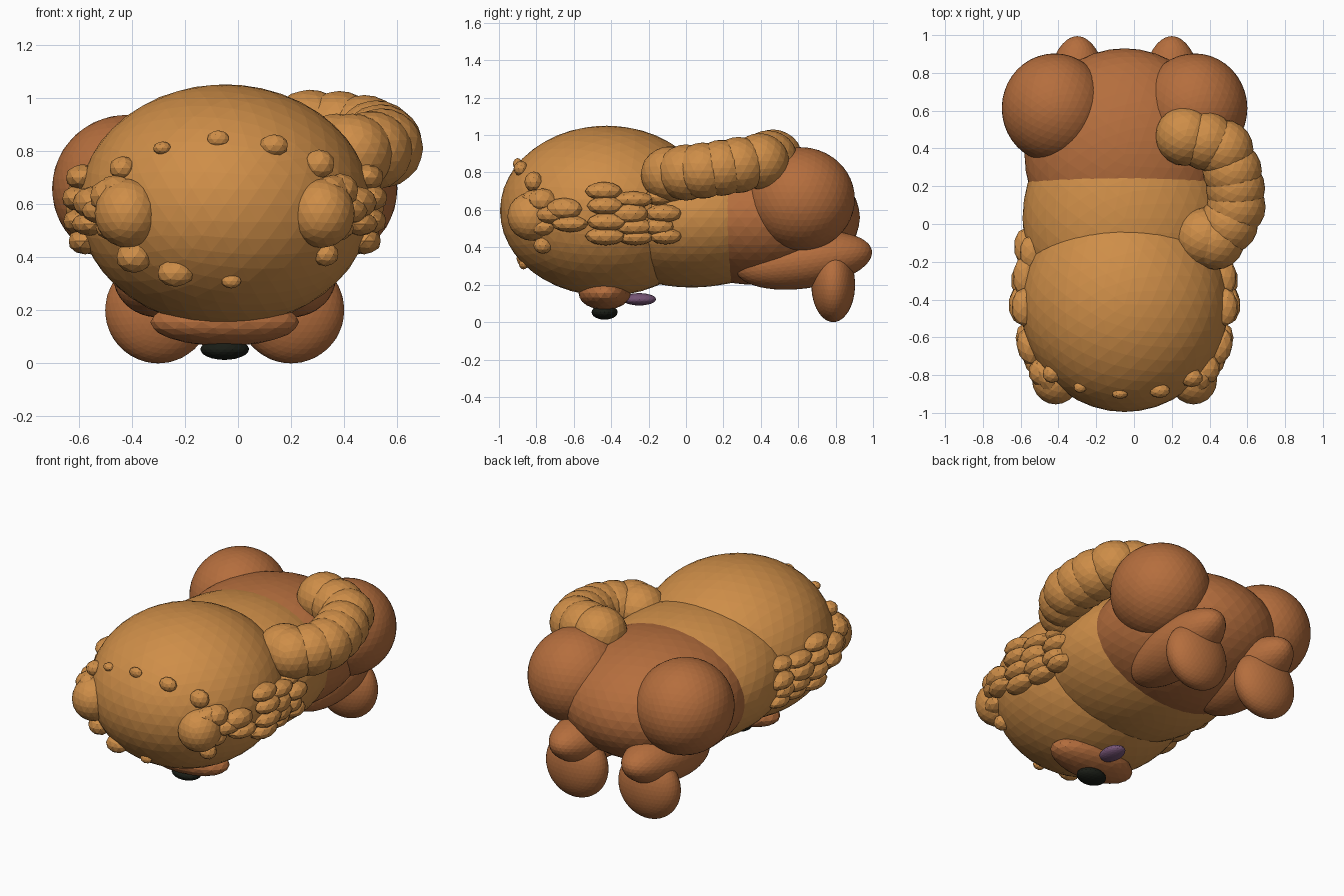
import bpy, math

CX = -0.05  # symmetry axis of the body


def mat(name, r, g, b):
    m = bpy.data.materials.new(name)
    m.diffuse_color = (r, g, b, 1)
    return m


LIGHT = mat("light_fur", 0.62, 0.27, 0.065)
DARK = mat("dark_fur", 0.46, 0.155, 0.047)
BLACK = mat("black", 0.01, 0.012, 0.008)
PURPLE = mat("purple", 0.18, 0.09, 0.18)


def blob(name, loc, rad, material, sub=4, rot=(0, 0, 0)):
    """Faceted ellipsoid."""
    bpy.ops.mesh.primitive_ico_sphere_add(subdivisions=sub, radius=1, location=loc, rotation=rot)
    o = bpy.context.object
    o.name = name
    o.scale = rad
    o.data.materials.append(material)
    return o


# head, torso and rump
HEAD, HEAD_R = (CX, -0.425, 0.595), (0.55, 0.57, 0.455)
TORSO, TORSO_R = (CX, 0.03, 0.56), (0.54, 0.60, 0.375)
blob("head", HEAD, HEAD_R, LIGHT)
blob("torso", TORSO, TORSO_R, LIGHT)
blob("rump", (CX, 0.37, 0.56), (0.53, 0.56, 0.36), DARK)

# hind legs, mirrored about the body axis
for side, s in (("left", -1), ("right", 1)):
    blob(f"{side}_haunch", (CX + s * 0.37, 0.613, 0.658), (0.28, 0.29, 0.277), DARK)
    blob(f"{side}_lower_leg", (CX + s * 0.25, 0.63, 0.33), (0.17, 0.368, 0.15), DARK,
         rot=(math.radians(8), 0, 0))
    blob(f"{side}_foot", (CX + s * 0.25, 0.787, 0.2), (0.2, 0.117, 0.2), DARK)

# snout, nose and tongue under the head
blob("snout", (CX, -0.435, 0.155), (0.28, 0.14, 0.09), DARK, 3)
blob("nose", (CX, -0.435, 0.053), (0.092, 0.07, 0.04), BLACK, 3)
blob("tongue", (CX, -0.25, 0.122), (0.06, 0.09, 0.033), PURPLE, 3)


# distance of an ellipsoid surface from its centre along one axis
def reach(c, r, axis, **at):
    k = 1 - sum(((v - c["xyz".index(a)]) / r["xyz".index(a)]) ** 2 for a, v in at.items())
    return r["xyz".index(axis)] * math.sqrt(max(k, 0))


# wool tufts on both flanks: y, z, half length, half height
flank = [(-.44, .70, .10, .05), (-.28, .655, .11, .045), (-.43, .622, .10, .05),
         (-.65, .605, .10, .06), (-.80, .64, .10, .07), (-.30, .58, .10, .06),
         (-.42, .535, .11, .05), (-.62, .525, .10, .045), (-.78, .51, .09, .05),
         (-.28, .51, .11, .05), (-.43, .46, .11, .05), (-.15, .665, .09, .04),
         (-.12, .58, .10, .05), (-.27, .455, .10, .045), (-.15, .51, .09, .05),
         (-.11, .46, .09, .045), (-.72, .575, .09, .05)]
for side, s in (("left", -1), ("right", 1)):
    for y, z, ry, rz in flank:
        x = max(reach(HEAD, HEAD_R, "x", y=y, z=z), reach(TORSO, TORSO_R, "x", y=y, z=z))
        turn = 0.45 * max(0, (-0.45 - y) / 0.35)
        blob(f"{side}_flank_tuft", (CX + s * x, y, z), (0.065, ry, rz), LIGHT, 2, (0, 0, s * -turn))
    # large cheek puff
    blob(f"{side}_cheek_puff", (CX + s * 0.365, -0.825, 0.565), (0.125, 0.13, 0.13), LIGHT, 3)

# ring of tufts around the front: x, z, half width, half height, depth
ring = [(-.435, .735, .05, .045, .05), (-.285, .81, .035, .025, .03), (-.075, .845, .042, .032, .025),
        (.135, .82, .055, .042, .04), (.305, .75, .06, .055, .05), (.385, .65, .07, .065, .08),
        (-.475, .63, .085, .07, .08), (-.39, .40, .07, .06, .07), (-.235, .34, .07, .052, .05),
        (-.025, .31, .038, .028, .025), (.33, .41, .05, .045, .05)]
for x, z, rx, rz, ry in ring:
    y = HEAD[1] - reach(HEAD, HEAD_R, "y", x=x, z=z)
    blob("front_tuft", (x, y, z), (rx, ry, rz), LIGHT, 2)

# curled tail made of overlapping balls
tail = [(.37, -.07, .79), (.43, -.085, .79), (.50, 0, .80), (.54, .09, .81), (.537, .19, .825),
        (.52, .28, .84), (.475, .395, .86), (.38, .44, .875), (.27, .465, .88)]
for p in tail:
    blob("tail_ball", p, (0.157, 0.157, 0.15), LIGHT, 3)
